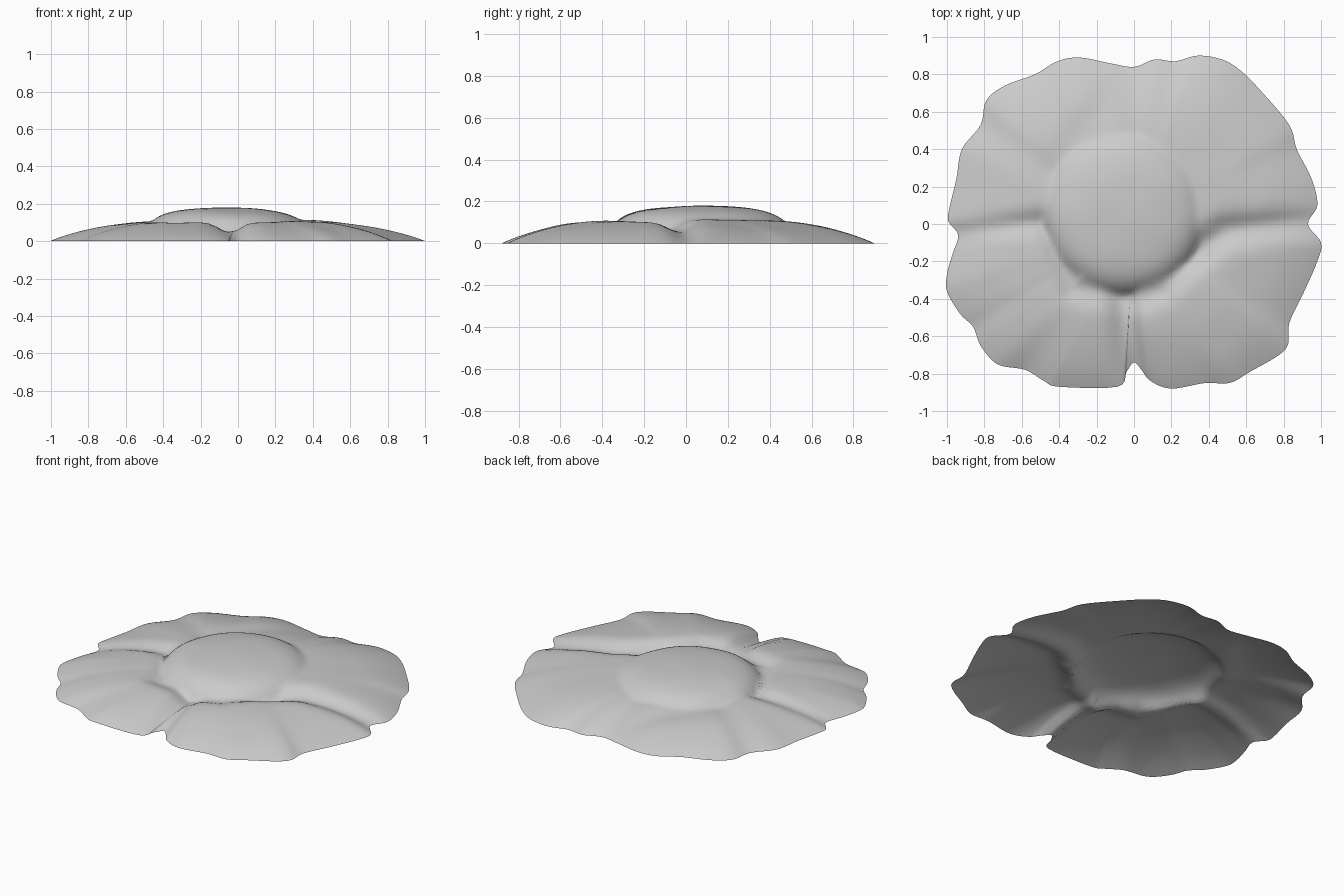
import bpy
import bmesh
import math
from mathutils import Vector, noise

cube = bpy.data.objects.get("Cube")
if cube:
    bpy.data.objects.remove(cube, do_unlink=True)

RINGS = 44
STEPS = 5

# Scalloped rim, counter-clockwise from the notch on the left side
RIM = [
    (.93, 0), (.98, .1), (.95, .24), (.87, .4), (.83, .53), (.68, .71),
    (.57, .82), (.47, .88), (.34, .9), (.22, .87), (.11, .88), (0, .84),
    (-.13, .86), (-.29, .89), (-.41, .87), (-.53, .8), (-.69, .74),
    (-.79, .66), (-.82, .53), (-.92, .4), (-.95, .24), (-.99, .07),
    (-.99, .01), (-.94, -.06), (-.97, -.16), (-1, -.27), (-1, -.36),
    (-.93, -.48), (-.86, -.55), (-.82, -.65), (-.73, -.75), (-.58, -.78),
    (-.48, -.84), (-.4, -.87), (-.09, -.87), (-.04, -.79), (0, -.74),
    (.04, -.78), (.09, -.84), (.2, -.88), (.38, -.85), (.51, -.85),
    (.62, -.79), (.81, -.67), (.83, -.53), (.91, -.36), (.98, -.2),
    (1, -.1),
]

# Creases between the lobes: path, relative depth, width
CREASES = [
    ([(-.06, -.4), (-.03, -.9)], .5, .07),
    ([(-.5, .01), (-1, -.03)], .3, .06),
    ([(.3, -.15), (.5, -.04), (1, .02)], .45, .08),
    ([(-.43, -.05), (-.32, -.34), (0, -.4), (.15, -.35), (.33, -.15)], .32, .07),
    ([(-.1, .75), (-.42, .3)], .12, .09),
    ([(0, .5), (0, .9)], .08, .07),
]


def smooth_loop(points, steps):
    """Closed Catmull-Rom curve through the points."""
    pts = [Vector(p) for p in points]
    n = len(pts)
    loop = []
    for i in range(n):
        a, b, c, d = (pts[(i + k) % n] for k in (-1, 0, 1, 2))
        for s in range(steps):
            t = s / steps
            loop.append(b + (c - a) * t / 2
                        + (a - b * 2.5 + c * 2 - d / 2) * t ** 2
                        + (b * 3 - a - c * 3 + d) * t ** 3 / 2)
    return loop


def path_distance(p, path):
    best = 9.0
    for a, b in zip(path, path[1:]):
        a, b = Vector(a), Vector(b)
        ab = b - a
        t = max(0, min(1, (p - a).dot(ab) / ab.length_squared))
        best = min(best, (p - a - ab * t).length)
    return best


def height(p, t):
    """Low skirt of lobes with a raised dome blended on top."""
    skirt = .117 * (1 - t ** 3.5)
    for path, depth, width in CREASES:
        skirt *= 1 - depth * math.exp(-(path_distance(p, path) / width) ** 2)
    d = (p - Vector((-.06, .07))).length
    dome = .18 - .25 * d * d - .05 * (d / .42) ** 8
    z = max(skirt, dome)
    blend = max(0, .015 - abs(skirt - dome))
    z += blend * blend / .06
    ripple = noise.noise(Vector((p.x * 5, p.y * 5, .3)))
    return max(0, z + .004 * ripple * (1 - t ** 6))


# Open canopy sheet made of concentric rings
bm = bmesh.new()
rim = smooth_loop(RIM, STEPS)
count = len(rim)
center = Vector((0, 0))
top = bm.verts.new((0, 0, height(center, 0)))
previous = None
for r in range(1, RINGS + 1):
    t = r / RINGS
    ring = []
    for q in rim:
        p = q * t
        z = height(p, t) if r < RINGS else 0
        ring.append(bm.verts.new((p.x, p.y, z)))
    for i in range(count):
        j = (i + 1) % count
        if previous is None:
            bm.faces.new((top, ring[i], ring[j]))
        else:
            bm.faces.new((previous[i], ring[i], ring[j], previous[j]))
    previous = ring

mesh = bpy.data.meshes.new("lobed_canopy")
bm.to_mesh(mesh)
bm.free()
canopy = bpy.data.objects.new("lobed_canopy", mesh)
bpy.context.collection.objects.link(canopy)
for face in mesh.polygons:
    face.use_smooth = True

# Plain light grey surface
grey = bpy.data.materials.new("light_grey")
grey.use_nodes = True
colour = (.6, .6, .6, 1)
grey.diffuse_color = colour
grey.node_tree.nodes["Principled BSDF"].inputs["Base Color"].default_value = colour
mesh.materials.append(grey)
